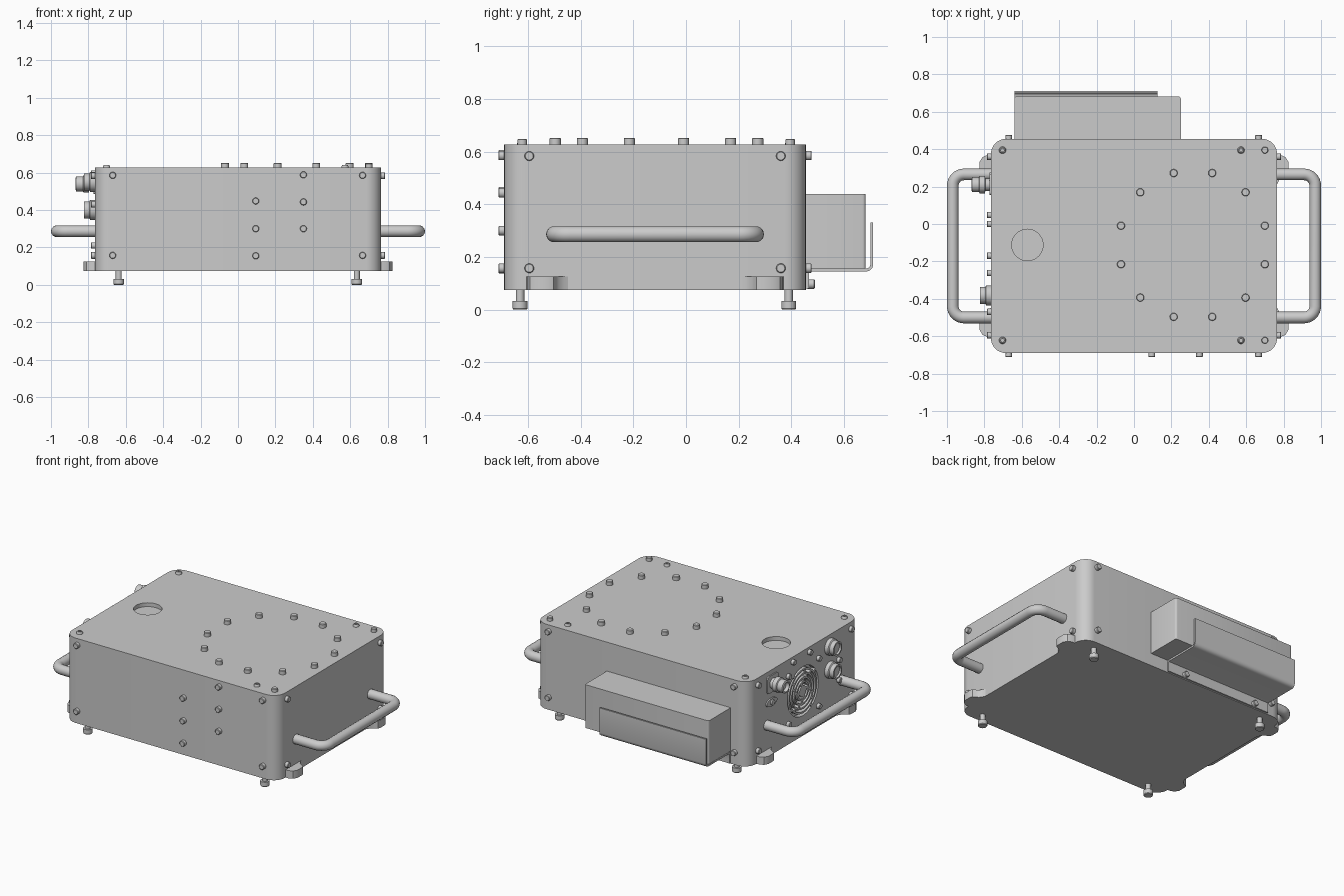
import bpy, bmesh
from math import sin, cos, pi, radians
from mathutils import Vector

cube = bpy.data.objects.get("Cube")
if cube:
    bpy.data.objects.remove(cube, do_unlink=True)

grey = bpy.data.materials.new("plain grey")
grey.use_nodes = True
grey.diffuse_color = (0.6, 0.6, 0.6, 1)
grey.node_tree.nodes["Principled BSDF"].inputs["Base Color"].default_value = (0.6, 0.6, 0.6, 1)

X0, X1, Y0, Y1, Z0, Z1 = -0.765, 0.765, -0.69, 0.455, 0.075, 0.626
YC = (Y0 + Y1) / 2


def finish(name, bm):
    """Turn a bmesh into a shaded object."""
    bmesh.ops.recalc_face_normals(bm, faces=bm.faces)
    me = bpy.data.meshes.new(name)
    bm.to_mesh(me)
    bm.free()
    ob = bpy.data.objects.new(name, me)
    bpy.context.collection.objects.link(ob)
    me.materials.append(grey)
    shade(ob)
    return ob


def shade(ob):
    bpy.ops.object.select_all(action="DESELECT")
    ob.select_set(True)
    bpy.context.view_layer.objects.active = ob
    bpy.ops.object.shade_smooth_by_angle(angle=radians(35))


def prism(bm, points, offset):
    """Extrude a closed 3D outline along an offset."""
    face = bm.faces.new([bm.verts.new(p) for p in points])
    ext = bmesh.ops.extrude_face_region(bm, geom=[face])
    moved = [v for v in ext["geom"] if isinstance(v, bmesh.types.BMVert)]
    bmesh.ops.translate(bm, verts=moved, vec=offset)


def lathe(bm, base, axis, profile, sides=20):
    """Solid of revolution; profile lists (radius, distance along axis)."""
    q = Vector((0, 0, 1)).rotation_difference(Vector(axis))
    rings = []
    for r, d in profile:
        rings.append([bm.verts.new(Vector(base) + q @ Vector(
            (r * cos(2 * pi * i / sides), r * sin(2 * pi * i / sides), d))) for i in range(sides)])
    for a, b in zip(rings, rings[1:]):
        for i in range(sides):
            j = (i + 1) % sides
            bm.faces.new((a[i], a[j], b[j], b[i]))
    bm.faces.new(rings[0])
    bm.faces.new(rings[-1])


def rounded(x0, x1, y0, y1, r, n=8):
    pts = []
    for k, (cx, cy) in enumerate([(x1 - r, y1 - r), (x0 + r, y1 - r), (x0 + r, y0 + r), (x1 - r, y0 + r)]):
        for i in range(n + 1):
            a = pi / 2 * (k + i / n)
            pts.append((cx + r * cos(a), cy + r * sin(a)))
    return pts


def screws(name, places, axis, r=0.018, h=0.022):
    bm = bmesh.new()
    for p in places:
        lathe(bm, p, axis, [(r, -0.005), (r, h - 0.003), (r - 0.003, h)])
    return finish(name, bm)


def cut(target, cutter):
    cutter.hide_render = True
    mod = target.modifiers.new("cut", "BOOLEAN")
    mod.operation, mod.solver, mod.object = "DIFFERENCE", "EXACT", cutter
    bpy.context.view_layer.objects.active = target
    bpy.ops.object.modifier_apply(modifier=mod.name)
    bpy.data.objects.remove(cutter, do_unlink=True)
    shade(target)


# Chassis with rounded upright corners
bm = bmesh.new()
prism(bm, [(x, y, Z0) for x, y in rounded(X0, X1, Y0, Y1, 0.08)], (0, 0, Z1 - Z0))
chassis = finish("chassis", bm)

# Round recess in the lid
bm = bmesh.new()
lathe(bm, (-0.57, -0.112, Z1 - 0.025), (0, 0, 1), [(0.084, 0), (0.084, 0.1)], 40)
cut(chassis, finish("lid_cutter", bm))

# Fan grille: staggered arc slots
FY, FZ = -0.107, 0.365
bm = bmesh.new()
for ring in range(5):
    ri = 0.035 + 0.027 * ring
    ro = ri + 0.016
    for quarter in range(4):
        start = pi / 2 * quarter + 0.25 * ring
        angles = [start + (pi / 2 - 0.015 / ri) * i / 8 for i in range(9)]
        loop = [(ri, a) for a in angles] + [(ro, a) for a in reversed(angles)]
        prism(bm, [(X0 - 0.02, FY + r * cos(a), FZ + r * sin(a)) for r, a in loop], (0.05, 0, 0))
cut(chassis, finish("grille_cutter", bm))

# Mounting feet flanges at the four lower corners
bm = bmesh.new()
half = [(0.75, 0.488), (0.785, 0.486), (0.81, 0.475), (0.825, 0.45), (0.825, 0.40), (0.82, 0.385),
        (0.80, 0.375), (0.785, 0.365), (0.772, 0.345), (0.765, 0.33), (0.75, 0.33)]
for sx in (-1, 1):
    for sy in (-1, 1):
        prism(bm, [(sx * x, YC + sy * y, Z0) for x, y in half], (0, 0, 0.05))
finish("mounting_flanges", bm)

# Foot screws
bm = bmesh.new()
for x in (-0.638, 0.635):
    for y in (-0.63, 0.39):
        lathe(bm, (x, y, 0), (0, 0, 1),
              [(0.025, 0), (0.028, 0.004), (0.028, 0.032), (0.016, 0.032), (0.016, 0.08)])
finish("foot_screws", bm)

# Carrying handles
for side, name in ((1, "left_handle"), (-1, "right_handle")):
    cu = bpy.data.curves.new(name, "CURVE")
    cu.dimensions, cu.bevel_depth, cu.bevel_resolution, cu.use_fill_caps = "3D", 0.031, 5, True
    bend = 0.06
    path = [(0.755, -0.5)]
    for k, cy in ((0, -0.5 + bend), (1, 0.265 - bend)):
        for i in range(9):
            a = -pi / 2 + pi / 2 * (k + i / 8)
            path.append((0.969 - bend + bend * cos(a), cy + bend * sin(a)))
    path.append((0.755, 0.265))
    sp = cu.splines.new("POLY")
    sp.points.add(len(path) - 1)
    for pt, (x, y) in zip(sp.points, path):
        pt.co = (side * x, y, 0.286, 1)
    cu.materials.append(grey)
    ob = bpy.data.objects.new(name, cu)
    bpy.context.collection.objects.link(ob)
    bpy.ops.object.select_all(action="DESELECT")
    ob.select_set(True)
    bpy.context.view_layer.objects.active = ob
    bpy.ops.object.convert(target="MESH")
    shade(bpy.context.view_layer.objects.active)

# Screws on the walls and lid
corners = [(x, z) for x in (-0.67, 0.666) for z in (0.157, 0.585)]
front = corners + [(0.095, z) for z in (0.155, 0.30, 0.448)] + [(0.35, z) for z in (0.30, 0.443, 0.588)]
screws("front_screws", [(x, Y0, z) for x, z in front], (0, -1, 0))
screws("back_screws", [(x, Y1, z) for x, z in corners], (0, 1, 0))
for side, name in ((1, "left_screws"), (-1, "right_screws")):
    screws(name, [(side * X1, y, z) for y in (-0.595, 0.36) for z in (0.157, 0.583)], (side, 0, 0))
ring = [radians(15 + 30 * i) for i in range(12)]
screws("lid_ring_screws", [(0.315 + 0.398 * cos(a), -0.112 + 0.398 * sin(a), Z1) for a in ring], (0, 0, 1), 0.021, 0.026)
screws("lid_corner_screws", [(0.70, y, Z1) for y in (-0.622, 0.395)], (0, 0, 1))

# Low lid screws with hexagonal sockets
bm = bmesh.new()
for x in (-0.703, 0.572):
    for y in (-0.622, 0.395):
        lathe(bm, (x, y, Z1), (0, 0, 1), [(0.019, -0.005), (0.019, 0.006), (0.014, 0.015)])
socket_screws = finish("lid_socket_screws", bm)
bm = bmesh.new()
for x in (-0.703, 0.572):
    for y in (-0.622, 0.395):
        lathe(bm, (x, y, Z1 + 0.004), (0, 0, 1), [(0.009, 0), (0.009, 0.03)], 6)
cut(socket_screws, finish("socket_cutter", bm))

# Power supply box on the back
bm = bmesh.new()
prism(bm, [(x, y, 0.157) for x, y in rounded(-0.64, 0.25, 0.40, 0.682, 0.012, 4)], (0, 0, 0.281))
finish("power_box", bm)

# Bent sheet bracket under the power box
T = 0.011
line = [(0.461, 0.08), (0.461, 0.14), (0.464, 0.147), (0.471, 0.150), (0.685, 0.150),
        (0.695, 0.153), (0.702, 0.160), (0.705, 0.170), (0.705, 0.33)]
left, right = [], []
for i, p in enumerate(line):
    a, b = Vector(line[max(i - 1, 0)]), Vector(line[min(i + 1, len(line) - 1)])
    d = (b - a).normalized() * T / 2
    left.append((p[0] - d.y, p[1] + d.x))
    right.append((p[0] + d.y, p[1] - d.x))
bm = bmesh.new()
prism(bm, [(-0.64, y, z) for y, z in left + right[::-1]], (0.765, 0, 0))
finish("power_bracket", bm)
screws("bracket_screws", [(x, 0.467, 0.097) for x in (-0.53, 0.0)], (0, 1, 0))

# Screws around the fan and connectors
fan = [(FY + a, FZ + b) for a in (-0.155, 0.155) for b in (-0.155, 0.155)]
extra = [(-0.17, 0.595), (0.0, 0.595), (-0.47, 0.43), (-0.47, 0.30)]
screws("panel_screws", [(X0, y, z) for y, z in fan + extra], (-1, 0, 0), 0.017, 0.022)

# Two round sockets
bm = bmesh.new()
for z in (0.40, 0.55):
    lathe(bm, (X0, -0.382, z), (-1, 0, 0), [(0.053, -0.005), (0.053, 0.025), (0.046, 0.03), (0.046, 0.058),
                                           (0.036, 0.058), (0.036, 0.045)], 28)
finish("round_sockets", bm)

# Threaded cable connector on a square plate
bm = bmesh.new()
prism(bm, [(X0 + 0.004, y, z) for y, z in rounded(0.155, 0.265, 0.485, 0.595, 0.015, 4)], (-0.012, 0, 0))
lathe(bm, (X0, 0.21, 0.54), (-1, 0, 0), [(0.034, 0), (0.034, 0.03), (0.047, 0.032), (0.047, 0.06), (0.04, 0.064),
                                         (0.04, 0.1), (0.03, 0.104), (0.03, 0.08)], 24)
finish("cable_connector", bm)

# Small oval inlet
bm = bmesh.new()
oval = [(0.22 + 0.055 * cos(2 * pi * i / 24), 0.42 + 0.026 * sin(2 * pi * i / 24)) for i in range(24)]
prism(bm, [(X0 + 0.004, y, z) for y, z in oval], (-0.012, 0, 0))
lathe(bm, (X0, 0.22, 0.42), (-1, 0, 0), [(0.018, 0), (0.018, 0.018)])
finish("oval_inlet", bm)
